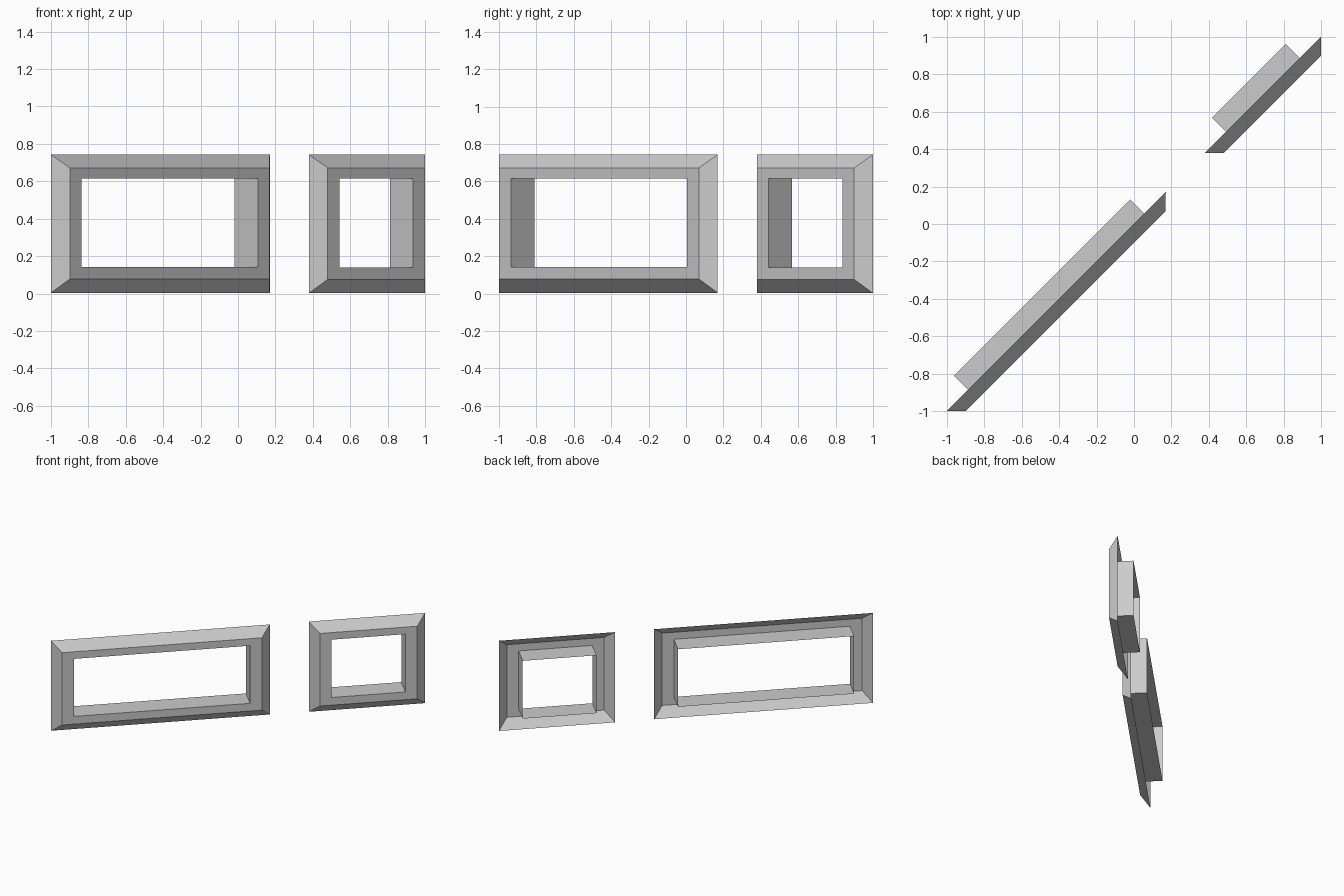
import bpy, bmesh, math

if "Cube" in bpy.data.objects:
    bpy.data.objects.remove(bpy.data.objects["Cube"])

R = math.sqrt(0.5)
FRONT, BACK = 0.071, -0.106   # depth of the front face and of the reveal's rear edge


def place(s, n, z):
    # s runs along the diagonal wall, n points out of its front side
    return ((s + n) * R, (s - n) * R, z)


def window_frame(name, s0, s1, z0, z1):
    bm = bmesh.new()
    # inset along wall, inset bottom, inset top, depth: outer edge, chamfer, face, reveal
    profile = [(0, 0, 0, 0),
               (0.072, 0.074, 0.071, FRONT),
               (0.161, 0.137, 0.129, FRONT),
               (0.161, 0.137, 0.129, BACK)]
    loops = []
    for ds, db, dt, n in profile:
        a, b, c, d = s0 + ds, s1 - ds, z0 + db, z1 - dt
        loops.append([bm.verts.new(place(s, n, z))
                      for s, z in ((a, c), (b, c), (b, d), (a, d))])
    # open sheet joining consecutive rectangles
    for p, q in zip(loops, loops[1:]):
        for i in range(4):
            j = (i + 1) % 4
            bm.faces.new((p[i], p[j], q[j], q[i]))
    me = bpy.data.meshes.new(name)
    bm.to_mesh(me)
    bm.free()
    ob = bpy.data.objects.new(name, me)
    bpy.context.collection.objects.link(ob)
    return ob


# Wide frame and narrow frame along the same diagonal wall
window_frame("wide_window_frame", -1.414, 0.24, 0.004, 0.743)
window_frame("narrow_window_frame", 0.535, 1.414, 0.002, 0.743)
